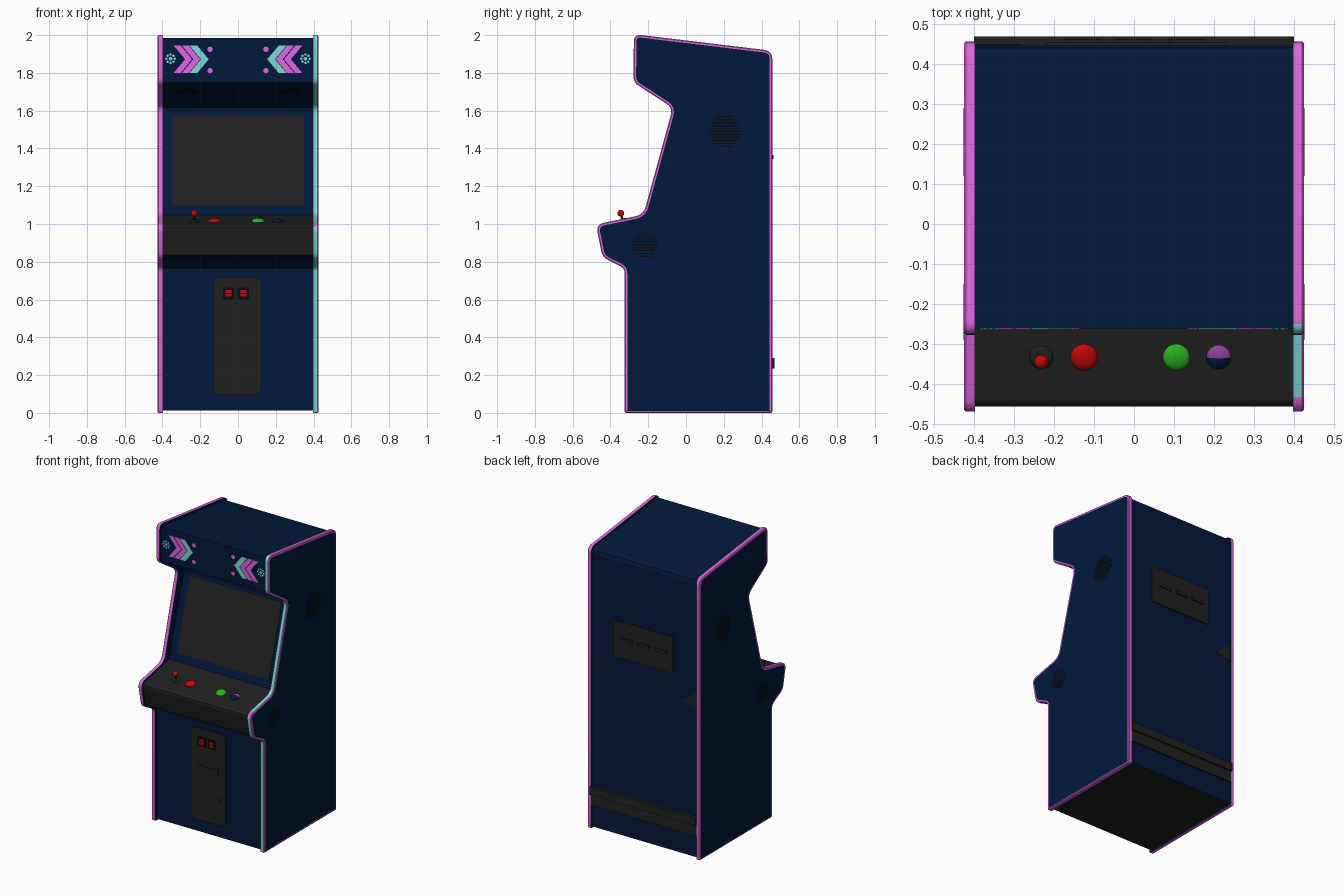
import bpy, bmesh, math
from mathutils import Vector

if "Cube" in bpy.data.objects:
    bpy.data.objects.remove(bpy.data.objects["Cube"])


def material(name, rgb):
    m = bpy.data.materials.new(name)
    m.diffuse_color = (*rgb, 1)
    m.use_nodes = True
    m.node_tree.nodes["Principled BSDF"].inputs["Base Color"].default_value = m.diffuse_color
    return m


NAVY = material("navy", (0.0004, 0.0095, 0.047))
BLACK = material("charcoal", (0.0145, 0.0145, 0.0145))
DEEP = material("deep_black", (0.003, 0.003, 0.004))
PINK = material("pink", (0.78, 0.13, 0.76))
CYAN = material("cyan", (0.20, 0.72, 0.68))
RED = material("red", (0.58, 0.002, 0.002))
GREEN = material("green", (0.02, 0.48, 0.015))
PURPLE = material("purple", (0.30, 0.05, 0.36))


def finish(bm, name, mats, smooth=False):
    me = bpy.data.meshes.new(name)
    bm.to_mesh(me)
    bm.free()
    for m in mats:
        me.materials.append(m)
    ob = bpy.data.objects.new(name, me)
    bpy.context.collection.objects.link(ob)
    if smooth:
        bpy.ops.object.select_all(action='DESELECT')
        ob.select_set(True)
        bpy.context.view_layer.objects.active = ob
        bpy.ops.object.shade_smooth_by_angle(angle=math.radians(35))
    return ob


def prism(bm, points, push):
    """Extrude a polygon along a vector; returns the side faces in edge order and both caps."""
    push = Vector(push)
    a = [bm.verts.new(p) for p in points]
    b = [bm.verts.new(Vector(p) + push) for p in points]
    n = len(a)
    sides = [bm.faces.new((a[i], a[(i + 1) % n], b[(i + 1) % n], b[i])) for i in range(n)]
    near, far = bm.faces.new(a[::-1]), bm.faces.new(b)
    bmesh.ops.recalc_face_normals(bm, faces=sides + [near, far])
    return sides, near, far


def rounded(corners, steps=5):
    out = []
    for i, (y, z, r) in enumerate(corners):
        p = Vector((y, z))
        q0 = p + (Vector(corners[i - 1][:2]) - p).normalized() * r
        q1 = p + (Vector(corners[(i + 1) % len(corners)][:2]) - p).normalized() * r
        for k in range(steps + 1):
            t = k / steps
            out.append(q0 * (1 - t) ** 2 + p * 2 * t * (1 - t) + q1 * t ** 2)
    return out


def plates(name, polys, frame, mat, thick=0.002):
    """Thin raised shapes drawn in the (u, v) plane of a frame."""
    o, u, v = (Vector(c) for c in frame)
    v.normalize()
    bm = bmesh.new()
    for poly in polys:
        prism(bm, [o + u * p[0] + v * p[1] for p in poly], u.cross(v) * thick)
    return finish(bm, name, [mat])


def rect(x0, x1, z0, z1, c=0):
    if c == 0:
        return [(x0, z0), (x1, z0), (x1, z1), (x0, z1)]
    return [(x0 + c, z0), (x1 - c, z0), (x1, z0 + c), (x1, z1 - c),
            (x1 - c, z1), (x0 + c, z1), (x0, z1 - c), (x0, z0 + c)]


def disc(x, z, r, n=10):
    return [(x + r * math.cos(math.tau * i / n), z + r * math.sin(math.tau * i / n)) for i in range(n)]


def grille(x, z, r, rows=9):
    out = []
    for i in range(rows):
        h = r * (2 * (i + 0.5) / rows - 1)
        w = math.sqrt(r * r - h * h)
        out.append(rect(x - w, x + w, z + h - r * 0.045, z + h + r * 0.045))
    return out


# Cabinet body: each profile corner starts an edge with its own colour (0 navy, 1 charcoal)
BODY = [(-0.31, 0.012, 0), (-0.31, 0.765, 0), (-0.43, 0.835, 1), (-0.457, 0.965, 1), (-0.455, 0.98, 1),
        (-0.442, 0.99, 1), (-0.175, 1.048, 0), (-0.015, 1.59, 0), (-0.018, 1.617, 0), (-0.262, 1.75, 0),
        (-0.262, 1.985, 0), (0.42, 1.908, 0), (0.44, 1.897, 0), (0.447, 1.875, 0), (0.447, 0.012, 1)]
bm = bmesh.new()
sides, near, far = prism(bm, [(-0.40, y, z) for y, z, _ in BODY], (0.80, 0, 0))
for f, (_, _, c) in zip(sides, BODY):
    f.material_index = c
bmesh.ops.delete(bm, geom=[near, far], context='FACES_ONLY')  # the side panels close the ends
finish(bm, "cabinet_body", [NAVY, BLACK])

# Side panels with rounded edge trim
SIDE = rounded([(-0.325, 0, 0.01), (-0.325, 0.765, 0.025), (-0.442, 0.825, 0.03), (-0.477, 0.998, 0.045),
                (-0.225, 1.05, 0.045), (-0.07, 1.615, 0.04), (-0.278, 1.75, 0.03), (-0.276, 2.005, 0.04),
                (0.457, 1.917, 0.045), (0.457, 0, 0.01)])
for s, name in ((-1, "left_side_panel"), (1, "right_side_panel")):
    bm = bmesh.new()
    _, _, cap = prism(bm, [(s * 0.398, y, z) for y, z in SIDE], (s * 0.022, 0, 0))
    bmesh.ops.inset_individual(bm, faces=[cap], thickness=0.005, depth=0.005)
    bmesh.ops.inset_individual(bm, faces=[cap], thickness=0.009, depth=0)
    bm.normal_update()
    for f in bm.faces:
        n, c = f.normal, f.calc_center_median()
        if len(f.verts) > 4:
            f.material_index = 0
        elif s > 0 and n.y < -0.2 and abs(n.x) < 0.5 and not (n.z > 0.3 and c.y < -0.40):
            f.material_index = 2
        else:
            f.material_index = 1
    finish(bm, name, [NAVY, PINK, CYAN], True)
    # Side speaker grilles
    frame = ((s * 0.425, 0, 0), (0, s, 0), (0, 0, 1))
    plates(name.split("_")[0] + "_side_grilles",
           grille(s * 0.205, 1.49, 0.085, 11) + grille(s * -0.22, 0.89, 0.07), frame, DEEP, 0.001)

# Screen on the recessed sloped bezel
plates("screen", [rect(-0.347, 0.347, -0.247, 0.247)],
       ((0, -0.0895, 1.337), (1, 0, 0), (0, 0.16, 0.542)), BLACK, 0.004)

# Speaker grilles under the marquee
plates("marquee_grilles", grille(-0.27, 0.16, 0.06, 7) + grille(0.27, 0.16, 0.06, 7),
       ((0, -0.018, 1.617), (1, 0, 0), (0, -0.244, 0.133)), DEEP, 0.001)

# Marquee artwork
front = ((0, -0.262, 0), (1, 0, 0), (0, 0, 1))


def chevron(s, tip, w):
    h, z = 0.072, 1.872
    pts = [(tip, z), (tip - 0.06, z + h), (tip - 0.06 - w, z + h), (tip - w, z), (tip - 0.06 - w, z - h),
           (tip - 0.06, z - h)]
    return [(-s * x, y) for x, y in pts]


both = (-1, 1)
plates("pink_chevrons", [chevron(s, t, 0.037) for s in both for t in (-0.200, -0.243)], front, PINK)
plates("cyan_chevrons", [chevron(s, -0.155, 0.041) for s in both], front, CYAN)
plates("pink_dots", [disc(s * 0.148, z, 0.015, 8) for s in both for z in (1.925, 1.812)], front, PINK)
plates("cyan_bursts", [disc(s * 0.357 + 0.022 * math.cos(k * math.tau / 8),
                            1.875 + 0.022 * math.sin(k * math.tau / 8), 0.007, 6)
                       for s in both for k in range(8)]
       + [disc(s * 0.357, 1.875, 0.010, 8) for s in both], front, CYAN)

# Coin door with slots, return and lock
door = ((0, -0.31, 0), (1, 0, 0), (0, 0, 1))
plates("coin_door", [rect(-0.132, 0.128, 0.095, 0.72, 0.025)], door, BLACK, 0.009)
plates("coin_slot_frames", [rect(x - 0.03, x + 0.03, 0.6, 0.665) for x in (-0.05, 0.028)], door, DEEP, 0.012)
plates("coin_slot_buttons", [rect(x - 0.016, x + 0.016, z, z + 0.014) for x in (-0.05, 0.028)
                             for z in (0.616, 0.636)], door, RED, 0.016)
plates("coin_return", [rect(-0.085, 0.075, 0.43, 0.47), disc(0.072, 0.265, 0.016)], door, BLACK, 0.014)

# Rear vent panel, kick bar and corner patch
rear = ((0, 0.447, 0), (-1, 0, 0), (0, 0, 1))
plates("rear_vent_panel", [rect(-0.235, 0.22, 1.22, 1.47)], rear, BLACK, 0.007)
plates("rear_vent_slots", [rect(x - 0.045, x + 0.045, 1.345, 1.365) for x in (-0.13, 0, 0.13)], rear, BLACK, 0.016)
plates("rear_kick_bar", [rect(-0.40, 0.40, 0.16, 0.29)], rear, BLACK, 0.010)
plates("rear_kick_ledge", [rect(-0.40, 0.40, 0.235, 0.29)], rear, BLACK, 0.022)
plates("rear_corner_patch", [[(0.285, 1.05), (0.40, 1.025), (0.40, 1.14)]], rear, BLACK, 0.003)

# Control panel buttons and joystick
TILT = math.atan2(0.058, 0.267)


def dome(name, x, y, z, r, height, mats):
    bm = bmesh.new()
    bmesh.ops.create_uvsphere(bm, u_segments=20, v_segments=10, radius=r)
    for f in bm.faces:
        f.smooth = True
        if len(mats) > 1 and f.calc_center_median().y < 0:
            f.material_index = 1
    bmesh.ops.scale(bm, vec=(1, 1, height), verts=bm.verts)
    ob = finish(bm, name, mats)
    ob.location, ob.rotation_euler = (x, y, z), (TILT, 0, 0)


for name, x, r, mats in (("red_button", -0.125, 0.034, [RED]), ("green_button", 0.106, 0.034, [GREEN]),
                         ("purple_button", 0.212, 0.031, [PURPLE, NAVY])):
    dome(name, x, -0.333, 1.015, r, 0.45, mats)
dome("joystick_base", -0.232, -0.333, 1.014, 0.03, 0.25, [BLACK])
dome("joystick_ball", -0.232, -0.345, 1.057, 0.018, 1, [RED])
bm = bmesh.new()
bmesh.ops.create_cone(bm, cap_ends=True, segments=10, radius1=0.007, radius2=0.006, depth=0.05)
shaft = finish(bm, "joystick_shaft", [BLACK], True)
shaft.location, shaft.rotation_euler = (-0.232, -0.339, 1.033), (TILT, 0, 0)
